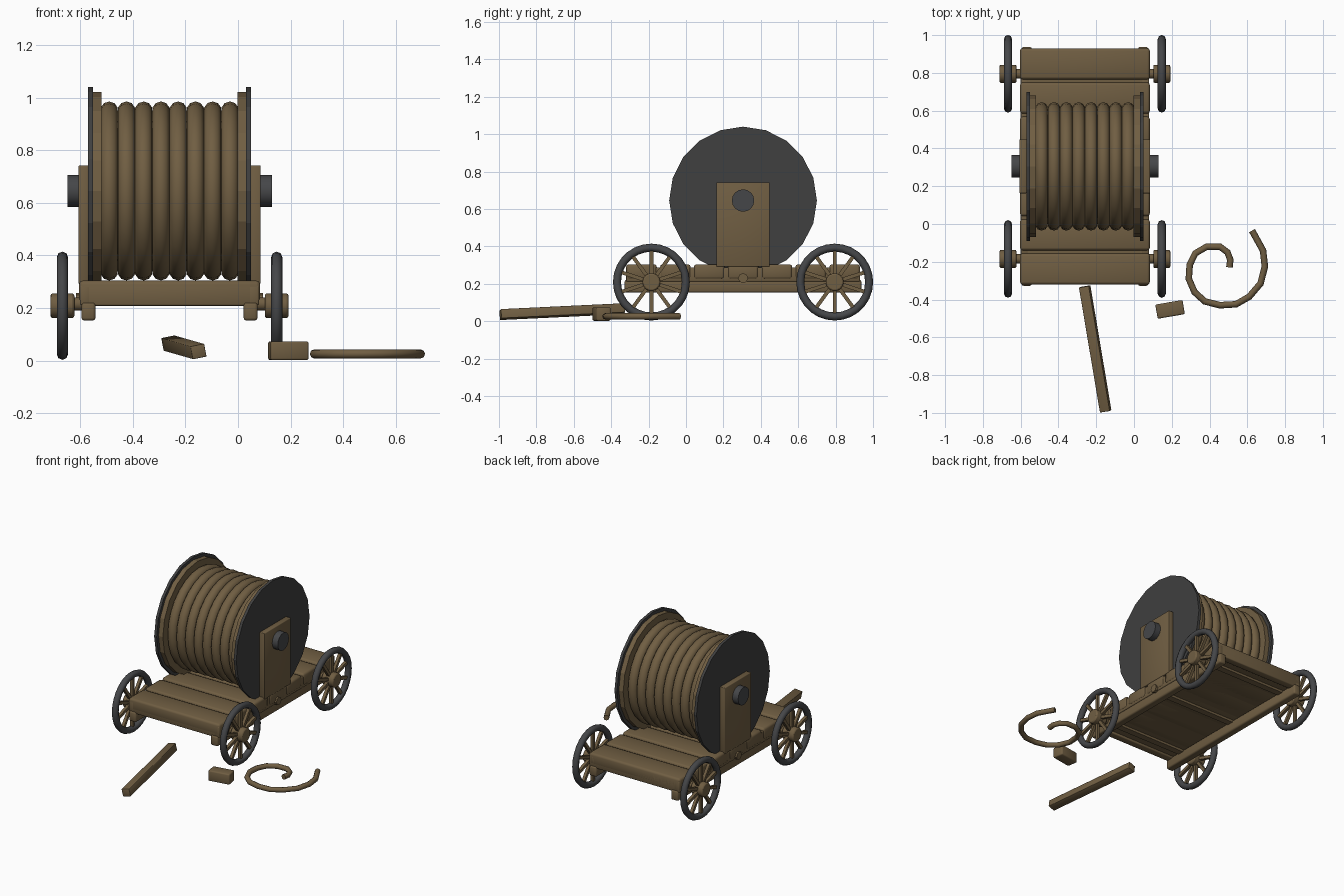
import bpy
import math
from math import pi, cos, sin
from mathutils import Vector

if "Cube" in bpy.data.objects:
    bpy.data.objects.remove(bpy.data.objects["Cube"])

CX, CY = -0.26, 0.305      # centre of the cart
REEL_Z = 0.645
SIDES = ((-1, "right"), (1, "left"))


def material(name, rgb):
    m = bpy.data.materials.new(name)
    m.use_nodes = True
    col = (*rgb, 1)
    m.diffuse_color = col
    m.node_tree.nodes["Principled BSDF"].inputs["Base Color"].default_value = col
    return m


wood = material("brown wood", (0.162, 0.112, 0.055))
iron = material("dark iron", (0.06, 0.062, 0.066))
black = material("reel grey", (0.05, 0.05, 0.05))


def finish(name, mat):
    ob = bpy.context.object
    ob.name = name
    ob.data.materials.append(mat)
    return ob


def soften(ob, width, segments=2):
    mod = ob.modifiers.new("bevel", "BEVEL")
    mod.width = width
    mod.segments = segments
    mod.limit_method = "ANGLE"
    mod.angle_limit = math.radians(50)


def box(name, loc, size, rot=(0, 0, 0), bevel=0.006):
    # wooden block, softly shaded where it is bevelled
    bpy.ops.mesh.primitive_cube_add(size=1, location=loc, rotation=rot)
    ob = finish(name, wood)
    ob.scale = size
    bpy.ops.object.transform_apply(location=False, rotation=False, scale=True)
    if bevel:
        bpy.ops.object.shade_smooth()
        soften(ob, bevel)
    return ob


def rod(name, loc, r, length, mat=wood, sides=12, smooth=True):
    # cylinder lying along x
    bpy.ops.mesh.primitive_cylinder_add(vertices=sides, radius=r, depth=length,
                                        location=loc, rotation=(0, pi / 2, 0))
    ob = finish(name, mat)
    if smooth:
        bpy.ops.object.shade_smooth_by_angle(angle=math.radians(40))
    return ob


def ring(name, loc, major, minor, mat, n_major, n_minor):
    # torus around the x axis
    bpy.ops.mesh.primitive_torus_add(major_radius=major, minor_radius=minor,
                                     major_segments=n_major, minor_segments=n_minor,
                                     location=loc, rotation=(0, pi / 2, 0))
    finish(name, mat)
    bpy.ops.object.shade_smooth()


# Bed: frame, floor, planks
for s, side in SIDES:
    box(f"{side}_frame_board", (CX + s * 0.32, CY, 0.249), (0.04, 1.25, 0.076))
    box(f"{side}_bottom_rail", (CX + s * 0.308, CY, 0.187), (0.053, 1.265, 0.068), bevel=0.01)
    rod(f"{side}_middle_peg", (CX + s * 0.325, CY, 0.23), 0.027, 0.06, sides=8)
for s, end in ((-1, "front"), (1, "back")):
    box(f"{end}_frame_board", (CX, CY + s * 0.6, 0.249), (0.66, 0.05, 0.08))
box("floor", (CX, CY, 0.255), (0.64, 1.2, 0.062), bevel=0)
for i in range(7):
    box(f"plank_{i + 1}", (CX, CY + (i - 3) * 0.181, 0.264), (0.688, 0.164, 0.08), bevel=0.014)

# Cross battens under the floor
for i, y in enumerate((-0.185, CY, 0.795)):
    box(f"batten_{i + 1}", (CX, y, 0.225), (0.62, 0.045, 0.034), bevel=0)

# Wheels with axle stubs
for wy, end in ((-0.185, "front"), (0.795, "back")):
    for s, side in SIDES:
        c = Vector((CX + s * 0.407, wy, 0.209))
        tag = f"{end}_{side}"
        rod(f"{tag}_axle", (CX + s * 0.35, wy, 0.216), 0.025, 0.10)
        ring(f"{tag}_tyre", c, 0.184, 0.0215, iron, 28, 8)
        soften(rod(f"{tag}_hub", c, 0.048, 0.09, sides=14), 0.008)
        for k in range(10):
            a = 2 * pi * k / 10
            pos = c + Vector((0, -sin(a), cos(a))) * 0.105
            box(f"{tag}_spoke_{k + 1}", pos, (0.02, 0.02, 0.14), rot=(a, 0, 0), bevel=0)

# Reel: axle, drum, end discs, supports
rod("reel_axle", (CX, CY, REEL_Z), 0.06, 0.777, iron, 16)
rod("reel_drum", (CX, CY, REEL_Z), 0.305, 0.54, wood, 24)
for s, side in SIDES:
    rod(f"{side}_outer_disc", (CX + s * 0.3, CY, REEL_Z), 0.395, 0.019, black, 20, smooth=False)
    rod(f"{side}_inner_disc", (CX + s * 0.275, CY, REEL_Z), 0.375, 0.034, wood, 20, smooth=False)
    box(f"{side}_support", (CX + s * 0.327, CY, 0.517), (0.038, 0.285, 0.45), bevel=0.004)

# Wound rope
for i in range(8):
    ring(f"rope_coil_{i + 1}", (CX + (i - 3.5) * 0.0655, CY, REEL_Z), 0.306, 0.034, wood, 28, 10)

# Loose beam on the ground
p, q = Vector((-0.153, -0.993, 0.035)), Vector((-0.258, -0.33, 0.067))
beam = box("loose_beam", (p + q) / 2, (0.054, (q - p).length, 0.05), bevel=0.003)
beam.rotation_euler = (math.atan2(q.z - p.z, q.y - p.y), -0.2, math.atan2(p.x - q.x, q.y - p.y))

# Loose block on the ground
box("loose_block", (0.191, -0.452, 0.038), (0.146, 0.076, 0.072), rot=(0, 0, 0.17), bevel=0.008)

# Loose curl of rope
path = [(.505, -.23), (.51, -.19), (.495, -.15), (.455, -.12), (.385, -.12), (.325, -.155),
        (.295, -.215), (.29, -.29), (.32, -.36), (.375, -.41), (.455, -.43), (.54, -.425),
        (.61, -.385), (.67, -.315), (.693, -.225), (.683, -.14), (.625, -.035)]
curve = bpy.data.curves.new("loose_rope", "CURVE")
curve.dimensions = "3D"
curve.bevel_depth = 0.0175
curve.bevel_resolution = 2
curve.use_fill_caps = True
spline = curve.splines.new("POLY")
spline.points.add(len(path) - 1)
for pt, (x, y) in zip(spline.points, path):
    pt.co = (x, y, 0.026, 1)
curve.materials.append(wood)
rope = bpy.data.objects.new("loose_rope", curve)
bpy.context.collection.objects.link(rope)
